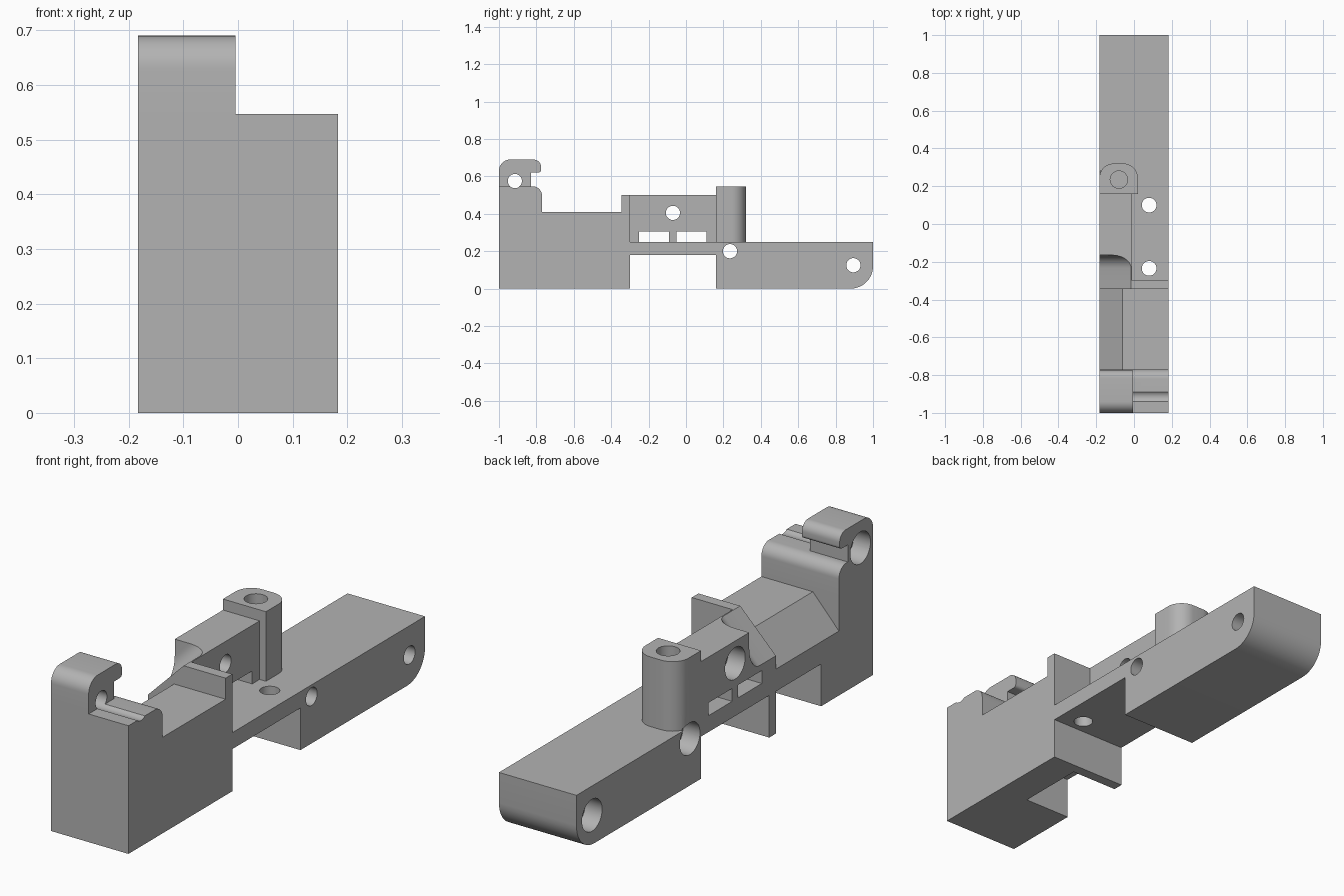
import bpy, bmesh, math
from mathutils import Vector

cube = bpy.data.objects.get("Cube")
if cube:
    bpy.data.objects.remove(cube, do_unlink=True)

grey = bpy.data.materials.new("plain_grey")
grey.use_nodes = True
colour = (0.45, 0.45, 0.45, 1)
grey.diffuse_color = colour
grey.node_tree.nodes["Principled BSDF"].inputs["Base Color"].default_value = colour

W = 0.183                      # half width
AXES = {"x": lambda a, b, t: (t, a, b),
        "y": lambda a, b, t: (a, t, b),
        "z": lambda a, b, t: (a, b, t)}


def rounded(points, steps=10):
    """Outline from (a, b) or (a, b, radius) corners."""
    out = []
    for i, p in enumerate(points):
        c = Vector(p[:2])
        if len(p) < 3:
            out.append(c)
            continue
        u = (Vector(points[i - 1][:2]) - c).normalized()
        v = (Vector(points[(i + 1) % len(points)][:2]) - c).normalized()
        r = p[2]               # right-angled corners only
        for k in range(steps + 1):
            t = k / steps * math.pi / 2
            out.append(c + u * r * (1 - math.sin(t)) + v * r * (1 - math.cos(t)))
    return out


def prism(name, points, start, end, place):
    """Extrude an outline between two stations; place is an axis or a mapping."""
    place = AXES.get(place, place)
    outline = rounded(points)
    bm = bmesh.new()
    rings = [[bm.verts.new(place(p.x, p.y, t)) for p in outline] for t in (start, end)]
    for ring in rings:
        bm.faces.new(ring)
    for i in range(len(outline)):
        a, b = rings
        bm.faces.new((a[i - 1], a[i], b[i], b[i - 1]))
    bmesh.ops.recalc_face_normals(bm, faces=bm.faces)
    mesh = bpy.data.meshes.new(name)
    bm.to_mesh(mesh)
    bm.free()
    mesh.materials.append(grey)
    obj = bpy.data.objects.new(name, mesh)
    bpy.context.collection.objects.link(obj)
    return obj


def box(name, x, y, z):
    return prism(name, [(x[0], y[0]), (x[1], y[0]), (x[1], y[1]), (x[0], y[1])], *z, "z")


def rod(axis, a, b, r, start, end, n=40):
    pts = [(a + r * math.cos(math.tau * i / n), b + r * math.sin(math.tau * i / n))
           for i in range(n)]
    return prism("cutter", pts, start, end, axis)


def cut(obj, *cutters):
    for c in cutters:
        mod = obj.modifiers.new("cut", "BOOLEAN")
        mod.operation, mod.solver, mod.object = "DIFFERENCE", "EXACT", c
        bpy.context.view_layer.objects.active = obj
        bpy.ops.object.modifier_apply(modifier=mod.name)


def side_hole(y, z):
    """Cross hole with a wide recess on the right side."""
    return [rod("x", y, z, 0.038, -0.4, 0.4), rod("x", y, z, 0.068, -0.4, -W + 0.08)]


# Main parts
base_beam = prism("base_beam", [(-.3, .18), (.16, .18), (.16, 0), (1, 0, .12),
                                (1, .25), (-.3, .25)], -W, W, "x")
front_block = prism("front_block", [(-1, 0), (-.345, 0), (-.345, .41), (-.77, .41),
                                    (-.77, .547, .05), (-1, .547)], -W, W, "x")
cross_plate = prism("cross_plate", [(-W, 0), (W, 0), (W, .5), (-.015, .5),
                                    (-W, .332)], -.345, -.3, "y")
side_wall = box("side_wall", (-W, -.01), (-.3, .16), (.25, .5))
screw_post = prism("screw_post", [(-W, .16), (.02, .16), (.02, .32, .075),
                                  (-W, .32, .075)], .25, .547, "z")
hook = prism("hook", [(-1, .547), (-.83, .547), (-.83, .62), (-.775, .62, .015),
                      (-.775, .69, .04), (-1, .69, .06)], -W, -.005, "x")

# Holes across and down
front_hole = side_hole(-.915, .575)
wall_hole = side_hole(-.07, .405)
post_hole = side_hole(.235, .2)
end_hole = side_hole(.895, .125)
floor_holes = [rod("z", .08, y, .039, .1, .3) for y in (-.235, .1)]
post_bore = rod("z", -.08, .235, .046, .3, .6)

# Sloped shoulder and underside pocket of the front block
shoulder = prism("cutter", [(.063, .545), (-.2445, .2075), (-.3, .6)], -.77, -.2, "y")
pocket = box("cutter", (-.3, .04), (-.65, -.3), (-.1, .18))

# Sloped relief with a filleted end in the side wall
s = math.sqrt(0.5)
relief = prism("cutter", [(-.5, 0), (-.165, 0, .07), (-.165, .4), (-.5, .4)], -.5, .5,
               lambda y, w, u: (-.015 + (u - w) * s, y, .5 + (u + w) * s))
windows = [box("cutter", (-.3, .1), (y, y + .16), (.2, .305)) for y in (-.25, -.05)]

cut(base_beam, *post_hole, *end_hole, *floor_holes)
cut(front_block, shoulder, pocket, *front_hole)
cut(side_wall, relief, *windows, *wall_hole)
cut(screw_post, post_bore, *post_hole)
cut(hook, *front_hole)

# Remove the cutters and shade the parts
for obj in list(bpy.data.objects):
    if obj.name.startswith("cutter"):
        bpy.data.objects.remove(obj, do_unlink=True)
for obj in (base_beam, front_block, cross_plate, side_wall, screw_post, hook):
    bpy.ops.object.select_all(action="DESELECT")
    obj.select_set(True)
    bpy.context.view_layer.objects.active = obj
    bpy.ops.object.shade_smooth_by_angle(angle=math.radians(30))
